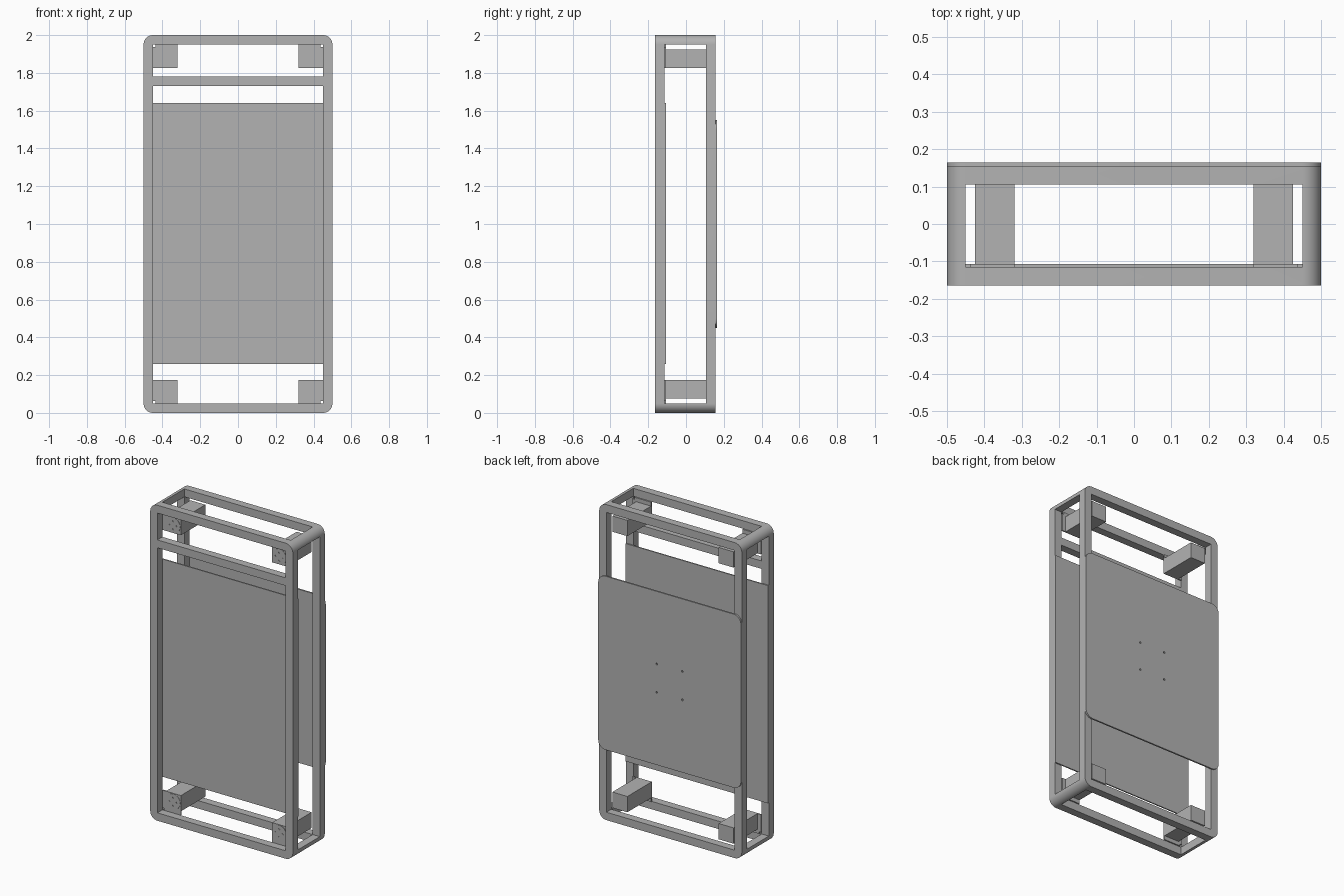
import bpy, bmesh, math
from mathutils import Matrix

old = bpy.data.objects.get("Cube")
if old:
    bpy.data.objects.remove(old, do_unlink=True)

grey = bpy.data.materials.new("plain grey")
grey.use_nodes = True
colour = (0.45, 0.45, 0.45, 1)
grey.diffuse_color = colour
grey.node_tree.nodes["Principled BSDF"].inputs["Base Color"].default_value = colour


def finish(name, bm):
    bmesh.ops.recalc_face_normals(bm, faces=bm.faces)
    mesh = bpy.data.meshes.new(name)
    bm.to_mesh(mesh)
    bm.free()
    mesh.materials.append(grey)
    obj = bpy.data.objects.new(name, mesh)
    bpy.context.collection.objects.link(obj)
    return obj


def activate(obj):
    bpy.ops.object.select_all(action='DESELECT')
    obj.select_set(True)
    bpy.context.view_layer.objects.active = obj


def slab(name, x, y, z, radius=0):
    """Box from (low, high) ranges, with its four depth edges rounded if asked."""
    bm = bmesh.new()
    bmesh.ops.create_cube(bm, size=1)
    for v in bm.verts:
        v.co = [r[0] if c < 0 else r[1] for c, r in zip(v.co, (x, y, z))]
    if radius:
        edges = [e for e in bm.edges
                 if abs(e.verts[0].co.y - e.verts[1].co.y) > 1e-4]
        bmesh.ops.bevel(bm, geom=edges, offset=radius, segments=10,
                        profile=0.5, affect='EDGES')
    return finish(name, bm)


def disc(name, x, z, radius, y, sides=12):
    """Cylinder running along the depth."""
    bm = bmesh.new()
    place = Matrix.Translation((x, sum(y) / 2, z)) @ Matrix.Rotation(math.pi / 2, 4, 'X')
    bmesh.ops.create_cone(bm, cap_ends=True, segments=sides, radius1=radius,
                          radius2=radius, depth=y[1] - y[0], matrix=place)
    return finish(name, bm)


def cut(obj, cutters):
    for cutter in cutters:
        cutter.hide_render = True
        mod = obj.modifiers.new("cut", 'BOOLEAN')
        mod.operation = 'DIFFERENCE'
        mod.solver = 'EXACT'
        mod.object = cutter
        activate(obj)
        bpy.ops.object.modifier_apply(modifier=mod.name)
        bpy.data.objects.remove(cutter, do_unlink=True)


def smooth(obj):
    activate(obj)
    bpy.ops.object.shade_smooth_by_angle(angle=math.radians(30))


BAR = 0.05
HALF, HIGH = 0.5, 2.0
FRONT, BACK = -0.165, 0.155
INNER_X = (-HALF + BAR, HALF - BAR)
INNER_Y = (FRONT + BAR, BACK - BAR)
INNER_Z = (BAR, HIGH - BAR)
THROUGH = (-3, 3)

# Open box frame, windowed along all three axes
frame = slab("outer_frame", (-HALF, HALF), (FRONT, BACK), (0, HIGH), BAR)
cut(frame, [slab("front_opening", INNER_X, THROUGH, INNER_Z),
            slab("side_opening", THROUGH, INNER_Y, INNER_Z),
            slab("top_opening", INNER_X, INNER_Y, THROUGH)])
smooth(frame)

# Crossbar and panel behind the front posts
slab("front_crossbar", INNER_X, (FRONT, INNER_Y[0]), (1.73, 1.78))
panel_y = (INNER_Y[0], INNER_Y[0] + 0.008)
slab("front_panel", (-HALF, HALF), panel_y, (0.26, 1.64))

# Rounded back plate with four mounting holes
plate = slab("back_plate", (-HALF, HALF), (BACK, BACK + 0.01), (0.45, 1.55), 0.05)
cut(plate, [disc("plate_hole", sx * 0.09, 1 + sz * 0.09, 0.006, (0.1, 0.2))
            for sx in (-1, 1) for sz in (-1, 1)])
smooth(plate)

# Four corner brackets, each carrying a beam towards the back
for sx, side in ((1, "left"), (-1, "right")):
    for sz, level in ((1, "upper"), (-1, "lower")):
        def span_x(a, b):
            return tuple(sorted((sx * a, sx * b)))

        def span_z(a, b):
            return tuple(sorted((1 + sz * a, 1 + sz * b)))

        tag = f"{level}_{side}"
        bracket = slab(f"{tag}_bracket", span_x(0.32, 0.45), panel_y, span_z(0.825, 0.95))
        cut(bracket, [slab("corner_notch", span_x(0.437, 0.46), THROUGH, span_z(0.937, 0.96))])
        slab(f"{tag}_beam", span_x(0.32, 0.425), (panel_y[1], 0.13), span_z(0.825, 0.925))
        cx, cz = sx * 0.372, 1 + sz * 0.876
        boss = disc(f"{tag}_boss", cx, cz, 0.048, (panel_y[0] - 0.002, panel_y[0]), 32)
        cut(boss, [disc("boss_hole", cx + dx, cz + dz, 0.005, (-0.2, 0))
                   for dx, dz in ((0, 0.025), (0, -0.025), (0.025, 0), (-0.025, 0))])
        smooth(boss)
